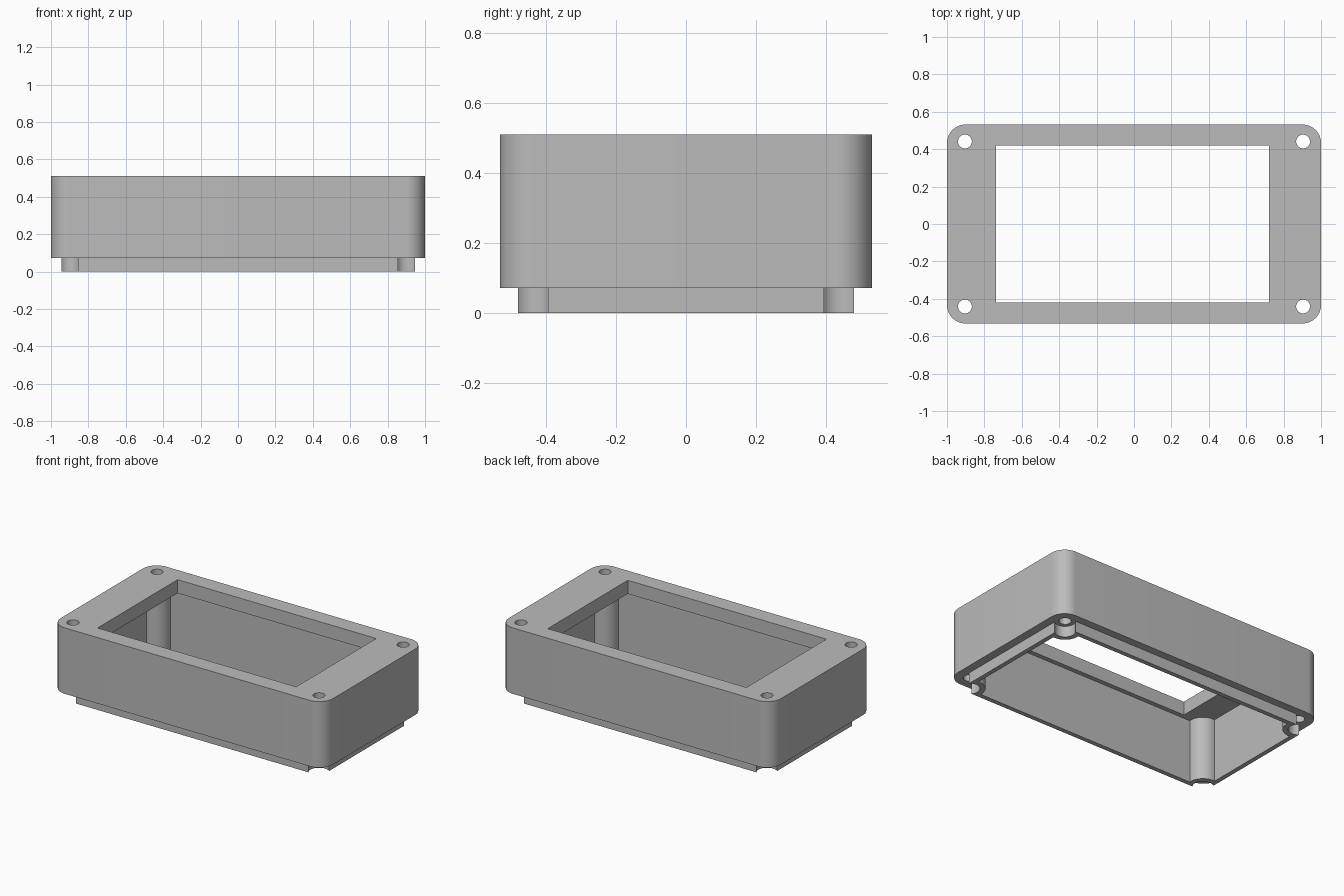
import bpy, bmesh
from math import acos, asin, cos, sin, pi, radians

# Remove the default object
cube = bpy.data.objects.get("Cube")
if cube:
    bpy.data.objects.remove(cube, do_unlink=True)

# Main levels and screw positions
LIP_Z, PLATE_Z, TOP_Z = 0.072, 0.42, 0.51
SCREW_X, SCREW_Y = 0.904, 0.441
SIGNS = [(1, 1), (-1, 1), (-1, -1), (1, -1)]


def arc(cx, cy, r, a0, a1, steps):
    angles = [a0 + (a1 - a0) * i / steps for i in range(steps + 1)]
    return [(cx + r * cos(a), cy + r * sin(a)) for a in angles]


def mirrored(corner):
    """Repeat one corner around all four quadrants, counter-clockwise."""
    points = []
    for sx, sy in SIGNS:
        part = corner if sx * sy > 0 else corner[::-1]
        points += [(sx * x, sy * y) for x, y in part]
    return points


def rounded_outline(x, y, r):
    return mirrored(arc(x - r, y - r, r, 0, pi / 2, 14))


def notched_outline(x, y, r):
    """Rectangle whose corners are scooped out around the screws."""
    start = -acos((x - SCREW_X) / r)
    end = -pi - asin((y - SCREW_Y) / r)
    return mirrored(arc(SCREW_X, SCREW_Y, r, start, end, 20))


bm = bmesh.new()


def loop(points, z):
    verts = [bm.verts.new((x, y, z)) for x, y in points]
    return [bm.edges.new((v, verts[i - 1])) for i, v in enumerate(verts)], verts


def wall(points, z0, z1):
    """Vertical wall along an outline; returns its bottom and top edges."""
    low, a = loop(points, z0)
    high, b = loop(points, z1)
    for i in range(len(a)):
        bm.faces.new((a[i - 1], a[i], b[i], b[i - 1]))
    return low, high


def cap(*edge_loops):
    """Flat face between an outline and the outlines inside it."""
    edges = [e for edges in edge_loops for e in edges]
    bmesh.ops.triangle_fill(bm, edges=edges, use_beauty=True, normal=(0, 0, 1))


# Outer shell, stepped lip, cavity with screw posts, display window
shell_low, shell_high = wall(rounded_outline(1.0, 0.532, 0.1), LIP_Z, TOP_Z)
lip_low, lip_high = wall(notched_outline(0.945, 0.48, 0.062), 0, LIP_Z)
cavity_low, cavity_high = wall(notched_outline(0.915, 0.45, 0.095), 0, PLATE_Z)
window = [(0.722, 0.42), (-0.738, 0.42), (-0.738, -0.42), (0.722, -0.42)]
window_low, window_high = wall(window, PLATE_Z, TOP_Z)

# Screw holes through the corner posts
holes_low, holes_high = [], []
for sx, sy in SIGNS:
    circle = arc(sx * SCREW_X, sy * SCREW_Y, 0.037, 0, 2 * pi, 28)[:-1]
    low, high = wall(circle, LIP_Z, TOP_Z)
    holes_low.append(low)
    holes_high.append(high)

# Flat faces: lip bottom, ledge, plate underside, top
cap(lip_low, cavity_low)
cap(shell_low, lip_high, *holes_low)
cap(cavity_high, window_low)
cap(shell_high, window_high, *holes_high)
bmesh.ops.recalc_face_normals(bm, faces=bm.faces)

mesh = bpy.data.meshes.new("enclosure_frame")
bm.to_mesh(mesh)
bm.free()
frame = bpy.data.objects.new("enclosure_frame", mesh)
bpy.context.collection.objects.link(frame)

# Plain grey plastic
grey = bpy.data.materials.new("grey_plastic")
grey.use_nodes = True
colour = (0.5, 0.5, 0.5, 1)
grey.diffuse_color = colour
grey.node_tree.nodes["Principled BSDF"].inputs["Base Color"].default_value = colour
mesh.materials.append(grey)

bpy.ops.object.select_all(action="DESELECT")
frame.select_set(True)
bpy.context.view_layer.objects.active = frame
bpy.ops.object.shade_smooth_by_angle(angle=radians(30))
